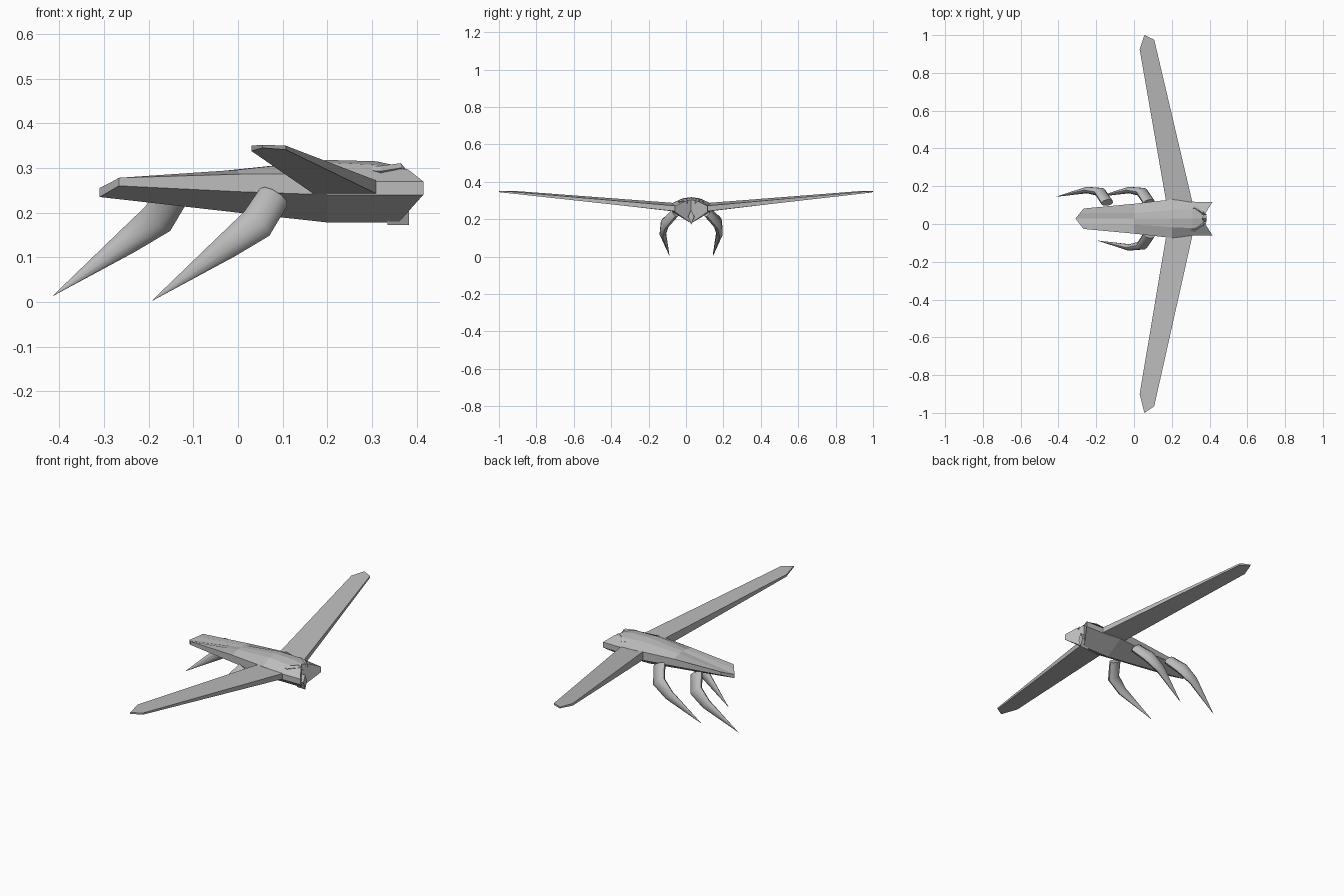
import bpy, bmesh, math
from mathutils import Vector

if "Cube" in bpy.data.objects:
    bpy.data.objects.remove(bpy.data.objects["Cube"], do_unlink=True)

MID = 0.028  # y of the body's centre line

grey = bpy.data.materials.new("plain grey")
grey.use_nodes = True
grey.diffuse_color = (0.5, 0.5, 0.5, 1)
grey.node_tree.nodes["Principled BSDF"].inputs["Base Color"].default_value = (0.5, 0.5, 0.5, 1)


def loft(name, rings, smooth=False):
    """Skin a list of closed rings and close both ends with fans."""
    bm = bmesh.new()
    loops = [[bm.verts.new(p) for p in ring] for ring in rings]
    n = len(loops[0])
    for a, b in zip(loops, loops[1:]):
        for i in range(n):
            j = (i + 1) % n
            bm.faces.new((a[i], a[j], b[j], b[i]))
    for loop in (loops[0], loops[-1]):
        # the fan centre lies between the top and keel points
        hub = bm.verts.new((loop[0].co + loop[n // 2].co) / 2)
        for i in range(n):
            bm.faces.new((loop[i], loop[(i + 1) % n], hub))
    bmesh.ops.remove_doubles(bm, verts=bm.verts, dist=1e-5)
    bmesh.ops.recalc_face_normals(bm, faces=bm.faces)
    mesh = bpy.data.meshes.new(name)
    bm.to_mesh(mesh)
    bm.free()
    obj = bpy.data.objects.new(name, mesh)
    bpy.context.collection.objects.link(obj)
    mesh.materials.append(grey)
    if smooth:
        bpy.ops.object.select_all(action='DESELECT')
        obj.select_set(True)
        bpy.context.view_layer.objects.active = obj
        bpy.ops.object.shade_smooth_by_angle(angle=math.radians(40))
    return obj


# Body: angular hull with a pointed tail and a notched front
def body_ring(xc, xs, w, t, top, edge, side, low, keel):
    xt = xc + (xs - xc) * t / w
    half = [(xt, t, edge), (xs, w, side), (xs, w, low)]
    left = [(x, MID + y, z) for x, y, z in half]
    right = [(x, MID - y, z) for x, y, z in reversed(half)]
    return [(xc, MID, top)] + left + [(xc, MID, keel)] + right


loft("body", [
    body_ring(-.31, -.267, .054, .03, .255, .267, .278, .26, .235),
    body_ring(.0, .0, .079, .03, .297, .296, .286, .247, .20),
    body_ring(.2, .2, .102, .045, .318, .312, .286, .24, .178),
    body_ring(.31, .31, .09, .05, .315, .307, .27, .24, .178),
    body_ring(.36, .415, .088, .035, .304, .296, .27, .24, .178),
])

# Beak: small wedge below the notch
loft("beak", [[(x, MID + y * s, z) for y, z in ((0, .25), (.02, .215), (0, .172), (-.02, .215))]
              for x, s in ((.335, 1), (.383, .8))])

# Brows: raised slivers on each side of the head
for name, s in (("left_brow", 1), ("right_brow", -1)):
    loft(name, [[(x, MID + s * (y + dy * k), z + dz * k)
                 for dy, dz in ((0, .012), (.012, 0), (0, -.012), (-.012, 0))]
                for x, y, z, k in ((.25, .055, .297, .1), (.32, .058, .293, 1), (.365, .03, .3, .9), (.385, .02, .285, .1))])

# Wings: long tapered slabs rising to a pointed tip
for name, s, root, corner, lead, tip in (("left_wing", 1, .09, .925, .976, 1.0),
                                         ("right_wing", -1, -.035, -.9, -.965, -1.0)):
    outline = [(.175, root, .238, .285), (.315, root, .24, .27),
               (.107, lead, .341, .35), (.055, tip, .345, .352), (.03, corner, .338, .35)]
    bm = bmesh.new()
    low = [bm.verts.new((x, y, a)) for x, y, a, b in outline]
    high = [bm.verts.new((x, y, b)) for x, y, a, b in outline]
    bm.faces.new(low)
    bm.faces.new(high)
    for i in range(len(outline)):
        j = (i + 1) % len(outline)
        bm.faces.new((low[i], low[j], high[j], high[i]))
    bmesh.ops.recalc_face_normals(bm, faces=bm.faces)
    mesh = bpy.data.meshes.new(name)
    bm.to_mesh(mesh)
    bm.free()
    mesh.materials.append(grey)
    bpy.context.collection.objects.link(bpy.data.objects.new(name, mesh))

# Legs: curved claws, flattened sideways, swept to the rear
PATH = [(.08, .085, .235, .036), (.042, .142, .175, .039),
        (-.025, .152, .125, .029), (-.192, .116, .003, .0005)]


def leg(name, side, dx, dz):
    pts = [Vector((x + dx, MID + side * y, z + dz)) for x, y, z, r in PATH]
    rings = []
    for i, p in enumerate(pts):
        d = pts[min(i + 1, len(pts) - 1)] - pts[max(i - 1, 0)]
        d.normalize()
        across = Vector((-d.z, 0, d.x)).normalized()
        wide = d.cross(across).normalized()
        r = PATH[i][3]
        rings.append([p + across * r * math.cos(a) + wide * r * .6 * math.sin(a)
                      for a in (math.tau * k / 10 for k in range(10))])
    loft(name, rings, smooth=True)


leg("right_leg", -1, 0, 0)
leg("left_front_leg", 1, 0, 0)
leg("left_rear_leg", 1, -.222, .011)
